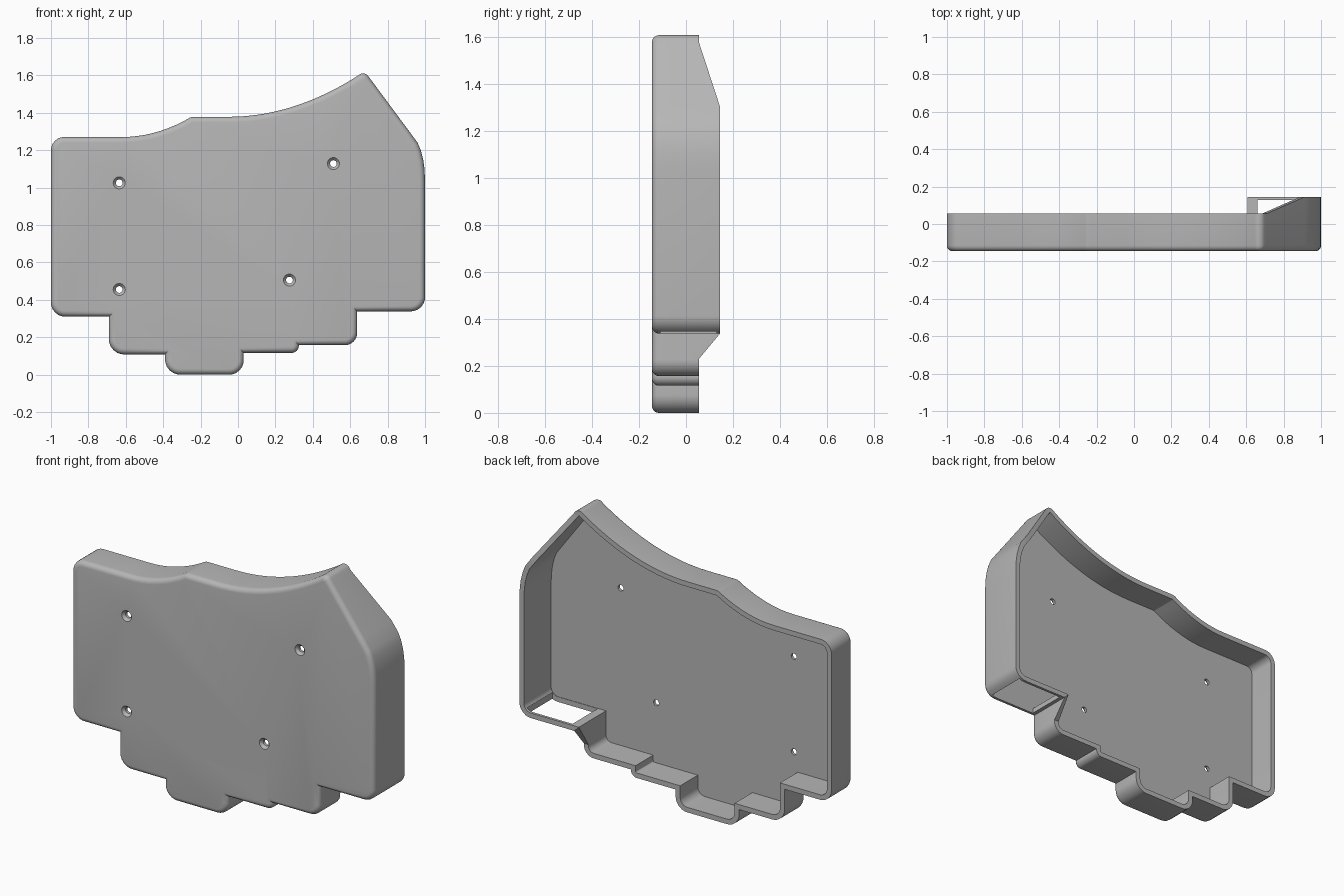
import bpy
import bmesh
import math
from mathutils import Vector, Matrix

cube = bpy.data.objects.get("Cube")
if cube:
    bpy.data.objects.remove(cube, do_unlink=True)

FRONT, LOW_RIM, HIGH_RIM = -0.145, 0.055, 0.145
FLOOR, WALL, ROUND = -0.112, 0.03, 0.03

plastic = bpy.data.materials.new("grey_plastic")
plastic.use_nodes = True
grey = (0.47, 0.47, 0.47, 1)
plastic.diffuse_color = grey
plastic.node_tree.nodes["Principled BSDF"].inputs["Base Color"].default_value = grey


def sweep(x0, x1, z, k, steps):
    """Points along a curve that leaves the horizontal and climbs."""
    return [(x0 + (x1 - x0) * i / steps, z + k * ((x1 - x0) * i / steps) ** 2, 0)
            for i in range(steps + 1)]


def fillet(corners, steps=6):
    """Turn (x, z, radius) corners into a rounded closed outline."""
    out = []
    for i, (x, z, r) in enumerate(corners):
        p = Vector((x, z))
        if r == 0:
            out.append(p)
            continue
        a = (Vector(corners[i - 1][:2]) - p).normalized()
        b = (Vector(corners[(i + 1) % len(corners)][:2]) - p).normalized()
        half = a.angle(b) / 2
        centre = p + (a + b).normalized() * (r / math.sin(half))
        start = p + a * (r / math.tan(half)) - centre
        end = p + b * (r / math.tan(half)) - centre
        for s in range(steps + 1):
            out.append(centre + start.lerp(end, s / steps).normalized() * r)
    return out


def inset(points, d):
    """Offset a clockwise outline inwards with mitred corners."""
    out = []
    for i, p in enumerate(points):
        a = (p - points[i - 1]).normalized()
        b = (points[(i + 1) % len(points)] - p).normalized()
        na, nb = Vector((a.y, -a.x)), Vector((b.y, -b.x))
        m = (na + nb).normalized()
        out.append(p + m * (d / m.dot(na)))
    return out


def rim_height(p):
    """The rim is taller along the right-hand end, with sloped ramps."""
    if p.x < 0.63:
        return LOW_RIM
    t = min((1.58 - p.y) / 0.275, (p.y - 0.23) / 0.105)
    return LOW_RIM + (HIGH_RIM - LOW_RIM) * max(0, min(1, t))


def new_object(name, bm):
    bmesh.ops.recalc_face_normals(bm, faces=bm.faces)
    mesh = bpy.data.meshes.new(name)
    bm.to_mesh(mesh)
    bm.free()
    obj = bpy.data.objects.new(name, mesh)
    bpy.context.collection.objects.link(obj)
    mesh.materials.append(plastic)
    return obj


# Silhouette, clockwise from the upper left corner
corners = [(-1, 1.27, 0.07)]
corners += sweep(-0.62, -0.29, 1.27, 0.78, 8)
corners += [(-0.25, 1.378, 0.05)]
corners += sweep(-0.05, 0.63, 1.378, 0.46, 14)
corners += [(0.675, 1.624, 0.035), (0.708, 1.58, 0), (0.912, 1.305, 0),
            (0.96, 1.24, 0), (0.977, 1.2, 0), (0.99, 1.15, 0),
            (0.997, 1.1, 0), (1, 1.04, 0)]
# Stepped lower edge
corners += [(1, 0.338, 0.075), (0.637, 0.338, 0), (0.637, 0.23, 0),
            (0.637, 0.157, 0.065), (0.325, 0.157, 0), (0.325, 0.116, 0.037),
            (0.03, 0.116, 0), (0.03, 0, 0.075), (-0.39, 0, 0.08),
            (-0.39, 0.108, 0), (-0.69, 0.108, 0.08), (-0.69, 0.31, 0),
            (-1, 0.31, 0.075)]
outer = fillet(corners)
inner = inset(outer, WALL)
rims = [rim_height(p) for p in outer]

# Tray: rounded front edge, outer wall, rim, inner wall and floor
bm = bmesh.new()


def ring(points, depths):
    return [bm.verts.new((p.x, y, p.y)) for p, y in zip(points, depths)]


rings = []
for s in range(6):
    a = math.pi / 2 * s / 5
    rings.append(ring(inset(outer, ROUND * (1 - math.sin(a)) * 0.98),
                      [FRONT + ROUND * (1 - math.cos(a))] * len(outer)))
rings += [ring(outer, rims), ring(inner, rims), ring(inner, [FLOOR] * len(inner))]
bm.faces.new(rings[0])
bm.faces.new(rings[-1])
n = len(outer)
for r0, r1 in zip(rings, rings[1:]):
    for i in range(n):
        j = (i + 1) % n
        bm.faces.new((r0[i], r0[j], r1[j], r1[i]))
case = new_object("case_tray", bm)

# Cutters: countersunk screw holes and the cable opening in the lower wall
cutters = []
turn = Matrix.Rotation(math.pi / 2, 4, "X")
for x, z in ((-0.635, 1.025), (0.51, 1.128), (0.275, 0.505), (-0.635, 0.455)):
    for name, r_front, r_back, y0, y1 in (
            ("screw_hole", 0.018, 0.018, FRONT - 0.02, FLOOR + 0.02),
            ("countersink", 0.036, 0.018, FRONT - 0.004, FRONT + 0.016)):
        bm = bmesh.new()
        place = Matrix.Translation((x, (y0 + y1) / 2, z)) @ turn
        bmesh.ops.create_cone(bm, cap_ends=True, segments=24, radius1=r_back,
                              radius2=r_front, depth=y1 - y0, matrix=place)
        cutters.append(new_object(name + "_cutter", bm))

bm = bmesh.new()
bmesh.ops.create_cube(bm, size=1, matrix=Matrix.Translation((0.81, 0.01, 0.34))
                      @ Matrix.Diagonal((0.3, 0.238, 0.12, 1)))
cutters.append(new_object("cable_opening_cutter", bm))

bpy.ops.object.select_all(action="DESELECT")
bpy.context.view_layer.objects.active = case
case.select_set(True)
for cutter in cutters:
    cutter.hide_render = True
    mod = case.modifiers.new("cut", "BOOLEAN")
    mod.operation = "DIFFERENCE"
    mod.solver = "EXACT"
    mod.object = cutter
    bpy.ops.object.modifier_apply(modifier=mod.name)
    bpy.data.objects.remove(cutter, do_unlink=True)

bpy.ops.object.shade_smooth_by_angle(angle=math.radians(25))
